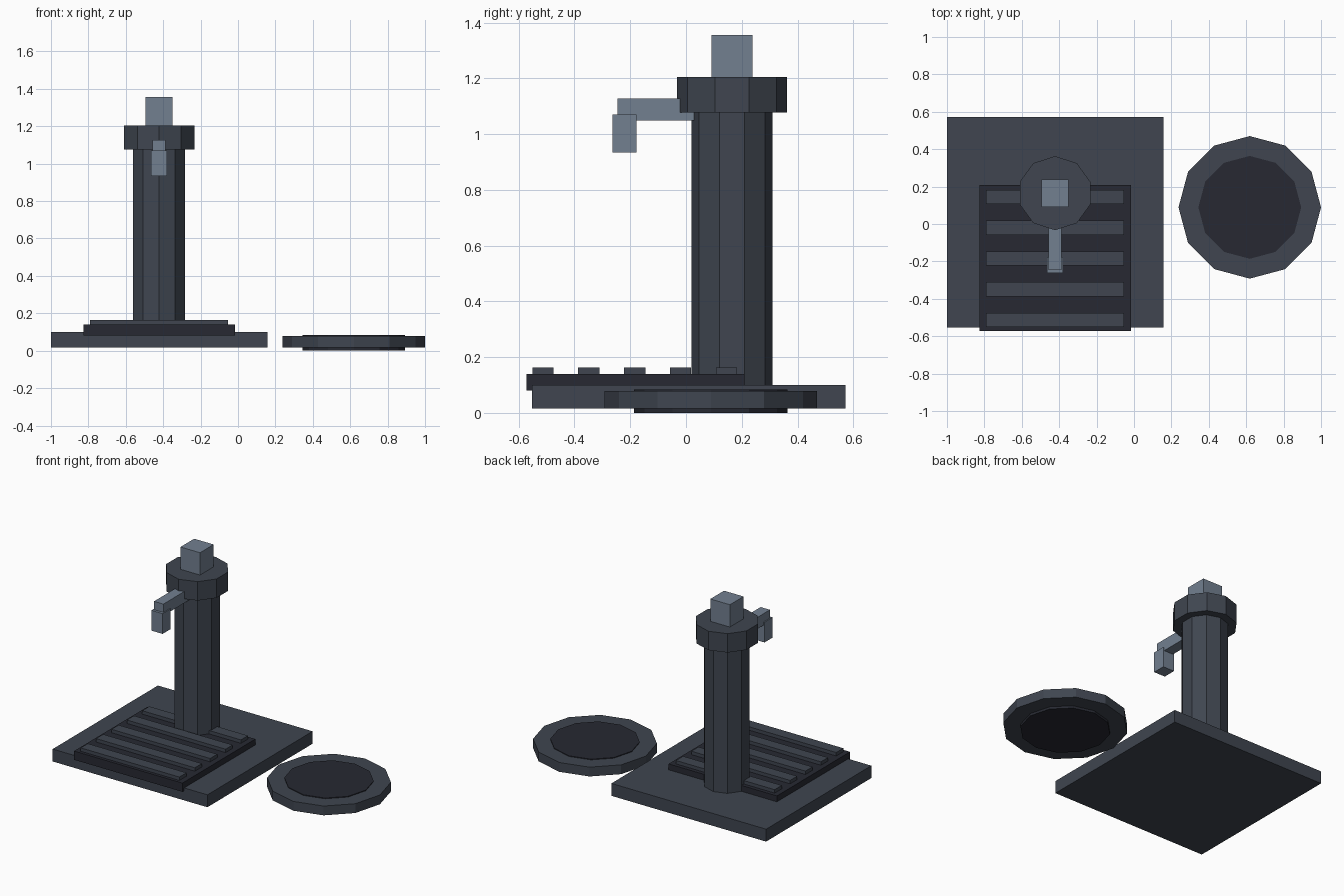
import bpy, bmesh, math
from mathutils import Matrix, Vector

if "Cube" in bpy.data.objects:
    bpy.data.objects.remove(bpy.data.objects["Cube"])


def material(name, rgb):
    m = bpy.data.materials.new(name)
    m.diffuse_color = (*rgb, 1)
    m.use_nodes = True
    m.node_tree.nodes["Principled BSDF"].inputs["Base Color"].default_value = m.diffuse_color
    return m


SLATE = material("slate", (0.05, 0.06, 0.08))
DARK = material("dark_slate", (0.02, 0.022, 0.032))
STEEL = material("steel", (0.17, 0.215, 0.28))


def finish(name, bm, mat):
    mesh = bpy.data.meshes.new(name)
    bm.to_mesh(mesh)
    bm.free()
    mesh.materials.append(mat)
    obj = bpy.data.objects.new(name, mesh)
    bpy.context.collection.objects.link(obj)
    return obj


def box(name, xs, ys, zs, mat):
    """Box from (min, max) ranges on each axis."""
    lo, hi = (Vector(v) for v in zip(xs, ys, zs))
    bm = bmesh.new()
    bmesh.ops.create_cube(bm, size=1)
    bmesh.ops.scale(bm, vec=hi - lo, verts=bm.verts)
    bmesh.ops.translate(bm, vec=(lo + hi) / 2, verts=bm.verts)
    return finish(name, bm, mat)


def prism(name, x, y, r, zs, sides, mat):
    """Upright prism with one corner on the +y axis."""
    bm = bmesh.new()
    ring = [bm.verts.new((x + r * math.sin(2 * math.pi * i / sides),
                          y + r * math.cos(2 * math.pi * i / sides), zs[0]))
            for i in range(sides)]
    face = bm.faces.new(ring)
    top = bmesh.ops.extrude_face_region(bm, geom=[face], use_keep_orig=True)["geom"]
    bmesh.ops.translate(bm, vec=(0, 0, zs[1] - zs[0]),
                        verts=[g for g in top if isinstance(g, bmesh.types.BMVert)])
    bmesh.ops.recalc_face_normals(bm, faces=bm.faces)
    return finish(name, bm, mat)


# Base slab and drip tray
box("base_slab", (-1, 0.158), (-0.553, 0.572), (0.016, 0.1), SLATE)
box("drip_tray", (-0.827, -0.016), (-0.572, 0.209), (0.081, 0.14), DARK)

# Grate slats
for i in range(5):
    y = -0.513 + i * 0.1645
    box(f"grate_slat_{i + 1}", (-0.792, -0.053), (y - 0.038, y + 0.038), (0.125, 0.163), SLATE)

# Column, cap and top knob
CX, CY = -0.422, 0.165
prism("column", CX, CY, 0.146, (0.09, 1.08), 10, SLATE)
prism("column_cap", CX, CY, 0.198, (1.077, 1.205), 10, SLATE)
box("top_knob", (CX - 0.073, CX + 0.073), (CY - 0.073, CY + 0.073), (1.19, 1.356), STEEL)

# Spout arm and nozzle
box("spout_arm", (CX - 0.035, CX + 0.035), (-0.245, 0.028), (1.049, 1.127), STEEL)
box("spout_nozzle", (CX - 0.042, CX + 0.042), (-0.263, -0.177), (0.934, 1.071), STEEL)

# Loose round lid with inset disc
prism("lid_rim", 0.619, 0.089, 0.381, (0.016, 0.079), 12, SLATE)
prism("lid_inset", 0.619, 0.089, 0.275, (0.0, 0.084), 12, DARK)
